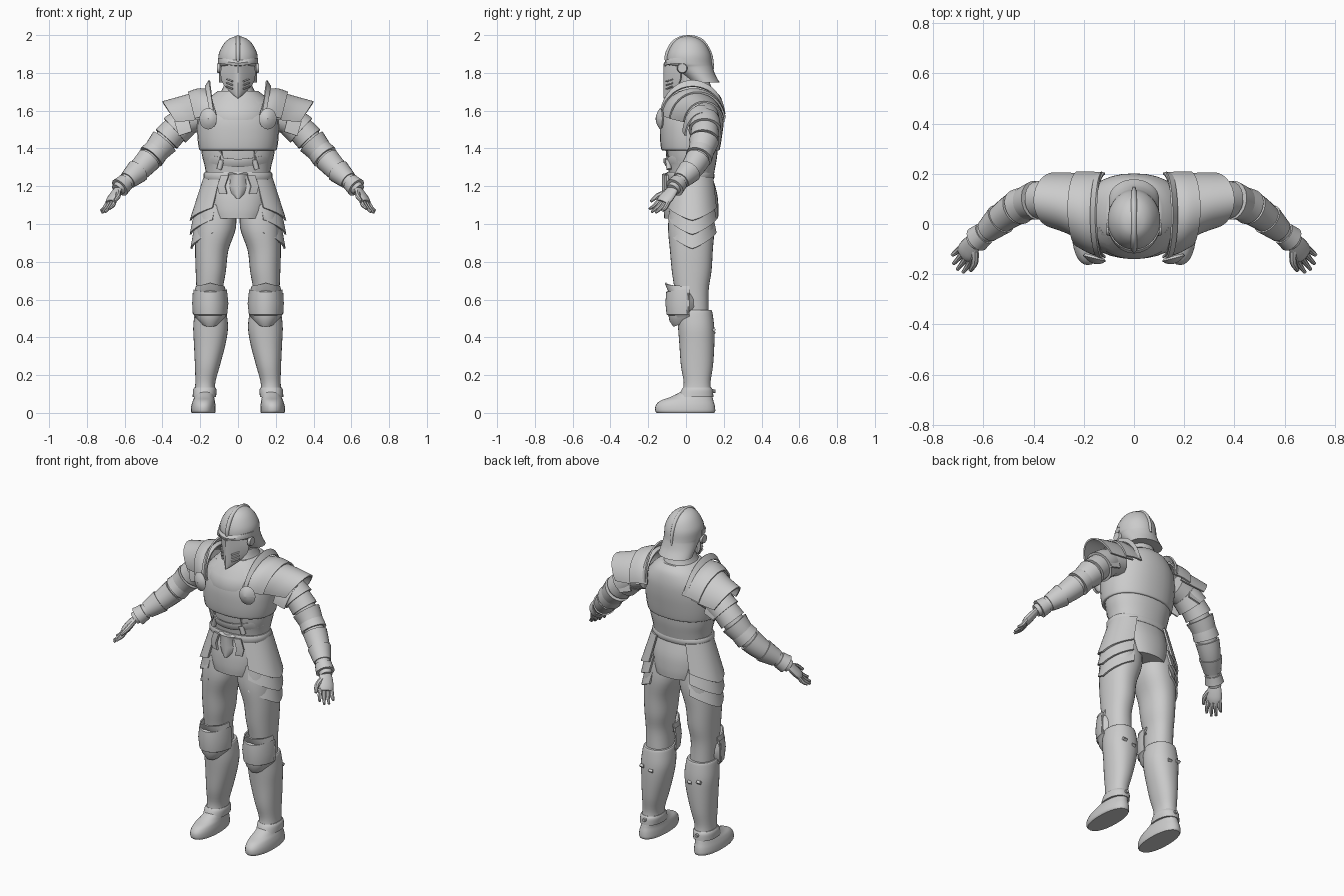
import bpy, bmesh
from math import sin, cos, pi, radians
from mathutils import Vector

old = bpy.data.objects.get("Cube")
if old:
    bpy.data.objects.remove(old)

steel = bpy.data.materials.new("plain grey steel")
steel.use_nodes = True
steel.diffuse_color = (0.6, 0.6, 0.6, 1)
steel.node_tree.nodes["Principled BSDF"].inputs["Base Color"].default_value = (0.6, 0.6, 0.6, 1)


def spline(keys, n):
    """Smooth curve through tuples, n steps per span."""
    out = []
    last = len(keys) - 1
    for i in range(last):
        p = [keys[max(0, min(last, i + k))] for k in (-1, 0, 1, 2)]
        for s in range(n):
            t = s / n
            out.append([b + 0.5 * t * (c - a + t * (2 * a - 5 * b + 4 * c - d + t * (3 * (b - c) + d - a)))
                        for a, b, c, d in zip(*p)])
    return out + [list(keys[last])]


def surface(name, rows, closed=True, thick=0.0, mirror=False, angle=40):
    """Skin rows of points; closed rows get end caps, open ones get thickness."""
    bm = bmesh.new()
    grid = [[bm.verts.new(p) for p in row] for row in rows]
    n = len(grid[0])
    for a, b in zip(grid, grid[1:]):
        for j in range(n if closed else n - 1):
            k = (j + 1) % n
            bm.faces.new((a[j], a[k], b[k], b[j]))
    if closed:
        bm.faces.new(grid[0])
        bm.faces.new(grid[-1])
    bmesh.ops.recalc_face_normals(bm, faces=bm.faces)
    if thick:
        bmesh.ops.solidify(bm, geom=bm.faces[:], thickness=thick)
        bmesh.ops.recalc_face_normals(bm, faces=bm.faces)
    mesh = bpy.data.meshes.new(name)
    bm.to_mesh(mesh)
    bm.free()
    mesh.materials.append(steel)
    ob = bpy.data.objects.new(name, mesh)
    bpy.context.collection.objects.link(ob)
    if mirror:
        ob.modifiers.new("mirror", 'MIRROR')
    bpy.ops.object.select_all(action='DESELECT')
    ob.select_set(True)
    bpy.context.view_layer.objects.active = ob
    bpy.ops.object.shade_smooth_by_angle(angle=radians(angle))
    return ob


def loft(name, keys, cx=None, n=4, sides=32, power=0.9, mirror=False):
    """Upright body from (z, half width, front y, back y[, centre x])."""
    def bend(v):
        return abs(v) ** power * (1 if v > 0 else -1)
    rows = []
    for k in spline(keys, n):
        z, hx, f, b = k[:4]
        c = k[4] if len(k) > 4 else 0
        rows.append([(c + hx * bend(cos(2 * pi * j / sides)),
                      (f + b) / 2 + (b - f) / 2 * bend(sin(2 * pi * j / sides)), z) for j in range(sides)])
    return surface(name, rows, mirror=mirror)


def tube(name, pts, ref=(0, 0, 1), squash=1.0, sides=16, mirror=True):
    """Round limb along (x, y, z, radius) points."""
    rows = []
    for i, p in enumerate(pts):
        d = Vector(pts[min(i + 1, len(pts) - 1)][:3]) - Vector(pts[max(i - 1, 0)][:3])
        a = d.cross(Vector(ref)).normalized()
        b = a.cross(d).normalized() * squash
        rows.append([Vector(p[:3]) + p[3] * (a * cos(2 * pi * j / sides) + b * sin(2 * pi * j / sides))
                     for j in range(sides)])
    return surface(name, rows, mirror=mirror)


def steps(a, b, n):
    return [a + (b - a) * i / n for i in range(n + 1)]


# Torso: waist, stepped lames, breastplate and gorget
loft("waist_plate", [(1.22, .165, -.085, .14), (1.3, .175, -.095, .155), (1.36, .19, -.105, .165),
                     (1.43, .2, -.11, .17)])
loft("breast_and_back_plate", [(1.39, .2, -.125, .175), (1.4, .207, -.132, .18), (1.46, .215, -.138, .19),
                               (1.54, .215, -.137, .2), (1.61, .2, -.12, .2), (1.67, .15, -.085, .185),
                               (1.705, .105, -.06, .155)])
loft("gorget", [(1.66, .115, -.075, .165), (1.71, .085, -.05, .14), (1.75, .07, -.035, .125)])
loft("neck", [(1.68, .06, -.03, .1), (1.85, .06, -.04, .1)], n=1)

# Raised upper chest plate with a drooping lower edge
surface("upper_chest_plate", [[(.19 * sin(a) * w, .03 - d * cos(a), z + .045 * (1 - cos(a)) * s)
                               for a in steps(-1.2, 1.2, 20)]
                              for z, w, d, s in [(1.55, 1.03, .17, 1), (1.58, 1.02, .17, .8), (1.62, .97, .153, .4),
                                                 (1.67, .78, .117, 0)]], closed=False, thick=.008)
# Curved stomach plate rims
for i, z in enumerate((1.395, 1.315)):
    surface("stomach_rim", [[((.2 - .015 * i) * sin(a), .03 - d * cos(a), z + h + .03 * sin(a) ** 2)
                             for a in steps(-1.3, 1.3, 20)]
                            for h, d in ((-.012, .135), (.012, .15), (.03, .15))], closed=False, thick=.008)
# Recessed belly panel frame
for s in (-1, 1):
    tube("belly_frame", [(s * .09, -.095, 1.39, .012), (s * .085, -.095, 1.34, .014), (s * .1, -.09, 1.29, .014)],
         mirror=False)

# Belt, hip skirt and the shield-shaped buckle
loft("belt", [(1.235, .178, -.1, .145), (1.245, .182, -.104, .15), (1.265, .182, -.104, .15),
              (1.275, .176, -.1, .145)], n=1)
loft("hip_skirt", [(1.03, .15, -.115, .17), (1.08, .165, -.118, .172), (1.16, .172, -.112, .165),
                   (1.25, .165, -.092, .14)])
surface("belt_buckle", [[(w * u, -.128 + .02 * u * u, z) for u in steps(-1, 1, 8)]
                        for z, w in ((1.135, .012), (1.16, .035), (1.2, .045), (1.25, .04), (1.265, .055))],
        closed=False, thick=.02)
for s in (-1, 1):
    surface("front_fold", [[(s * (x + u), -.115 + .3 * u, z) for u in (0, .02, .04)]
                           for x, z in ((.06, 1.16), (.07, 1.2), (.05, 1.26))], closed=False, thick=.012)


# Overlapping side tassets, lowest in the middle
def tasset(top, bottom, r0, r1, lift):
    rows = []
    for t in steps(0, 1, 6):
        rows.append([((r0 + (r1 - r0) * t) * cos(a) ** .8, .033 + (.125 + .02 * t) * sin(a),
                      top + (bottom - top) * t + lift * t * abs(a) ** 1.2) for a in steps(-1.1, 1.1, 18)])
    surface("side_tasset", rows, closed=False, thick=.01, mirror=True)


tasset(1.04, .87, .222, .252, .075)
tasset(1.12, .945, .22, .256, .07)
tasset(1.25, 1.02, .182, .256, .06)

# Legs, greaves and boots
loft("thigh", [(1.1, .1, -.085, .14, .112), (.98, .107, -.095, .15, .118), (.86, .088, -.085, .142, .139),
               (.75, .08, -.075, .135, .144), (.65, .07, -.06, .12, .15), (.53, .07, -.045, .12, .146)], mirror=True)
loft("greave", [(.545, .078, -.045, .135, .145), (.53, .084, -.048, .14, .145), (.45, .092, -.042, .15, .145),
                (.36, .083, -.035, .15, .15), (.25, .066, -.027, .143, .162), (.16, .053, -.012, .13, .173),
                (.1, .056, -.02, .137, .175)], mirror=True)
loft("ankle_cuff", [(.085, .062, -.04, .145, .178), (.12, .062, -.025, .142, .176), (.135, .056, -.015, .134, .175)],
     mirror=True)
loft("boot", [(0, .062, -.155, .15, .183), (.012, .066, -.163, .155, .184), (.04, .064, -.16, .152, .183),
              (.065, .058, -.135, .145, .181), (.085, .052, -.08, .14, .178), (.115, .047, -.02, .13, .175)],
     mirror=True)

# Knee guard: flared lames wrapped round the front
knee = [(.69, .068, .12), (.66, .076, .108), (.645, .073, .1), (.635, .082, .112), (.58, .088, .116), (.525, .082, .11),
        (.52, .076, .1), (.49, .072, .095), (.46, .045, .075)]
surface("knee_guard", [[(.147 + hx * sin(a), .015 - d * cos(a), z - .02 * (z > .64) * abs(sin(a)) + .02 * sin(a) ** 2
                         * (z < .5)) for a in steps(-1.6, 1.6, 20)] for z, hx, d in knee],
        closed=False, thick=.008, mirror=True)
surface("knee_wing", [[(.228 + .014 * cos(3 * v), .01 + w * v, z) for v in steps(-1, 1, 6)]
                      for z, w in ((.635, .012), (.6, .035), (.56, .035), (.525, .012))],
        closed=False, thick=.008, mirror=True)
# Strap buckles behind the calves
for x, z in ((.13, .425), (.19, .44)):
    tube("calf_buckle", [(x - .012, .148, z, .011), (x + .012, .148, z, .011)], sides=4)
tube("heel_spur", [(.175, .13, .115, .012), (.175, .155, .115, .009)], sides=8)

# Arms: sleeve with plated cuffs
arm = spline([(.2, .1, 1.57, .075), (.27, .1, 1.545, .075), (.335, .1, 1.495, .067), (.4, .092, 1.425, .06),
              (.46, .068, 1.355, .056), (.52, .028, 1.29, .052), (.585, -.028, 1.23, .042),
              (.64, -.072, 1.18, .035)], 6)
tube("arm_sleeve", arm)


def cuff(name, first, last, rim0, rim1):
    part = arm[first:last + 1]
    pts = []
    for i, p in enumerate(part):
        t = i / (len(part) - 1)
        pts.append(p[:3] + [p[3] + rim0 + (rim1 - rim0) * t])
    tube(name, pts, sides=20)


cuff("upper_arm_lame", 6, 12, .004, .02)
cuff("upper_arm_plate", 11, 16, .004, .014)
cuff("elbow_guard", 17, 21, .018, .01)
cuff("elbow_lame", 20, 24, .008, .016)
cuff("forearm_plate", 25, 32, .012, .006)
cuff("forearm_band", 31, 36, .014, .006)
cuff("gauntlet_cuff", 37, 40, .006, .016)

# Hands: flat palm, four fingers, thumb
reach = Vector((.4, -.55, -.7)).normalized()
across = Vector((.55, .65, -.2)).normalized()
wrist = Vector((.635, -.068, 1.185))
flat = reach.cross(across)


def hand_path(points):
    return spline([tuple(wrist + reach * r + across * s + flat * f) + (rad,) for r, s, f, rad in points], 3)


tube("palm", hand_path([(-.01, 0, 0, .03), (.03, 0, 0, .04), (.075, 0, 0, .044), (.1, 0, 0, .036)]),
     ref=flat, squash=.5)
for i, length in enumerate((.165, .18, .175, .15)):
    s = (i - 1.5) * .02
    tube("finger", hand_path([(.08, s, 0, .012), (.125, s * 1.2, -.004, .0115), (length, s * 1.35, .006, .007)]),
         sides=8)
tube("thumb", hand_path([(.03, -.02, 0, .016), (.075, -.055, .005, .014), (.12, -.062, .01, .008)]), sides=8)


# Shoulder guards: overlapping saddles from (x, y, half depth, base z, crown z)
def saddle(name, keys, slant):
    rows = []
    for x, cy, hy, zb, zt in spline(keys, 5):
        rows.append([(x - slant * (1 - sin(a)), cy - hy * cos(a), zb + (zt - zb) * sin(a))
                     for a in steps(.12, pi - .12, 24)])
    surface(name, rows, closed=False, thick=.009, mirror=True)


saddle("shoulder_rim", [(.155, .035, .175, 1.56, 1.762), (.175, .035, .17, 1.56, 1.73)], .03)
saddle("inner_shoulder_guard", [(.15, .035, .172, 1.555, 1.715), (.21, .045, .165, 1.55, 1.718),
                                (.265, .06, .15, 1.54, 1.7)], .04)
saddle("outer_shoulder_guard", [(.24, .055, .145, 1.54, 1.695), (.32, .08, .125, 1.53, 1.672),
                                (.4, .095, .11, 1.525, 1.65)], .08)
saddle("lower_shoulder_lame", [(.28, .08, .1, 1.47, 1.63), (.35, .09, .098, 1.45, 1.59)], .04)

# Armpit discs with a shallow dome
surface("armpit_disc", [[(.158 + r * .046 * cos(t), -.137 - .022 * (1 - r * r) + .25 * (r * .046 * cos(t)),
                          1.557 + r * .056 * sin(t)) for t in steps(0, 2 * pi, 24)]
                        for r in (.02, .35, .7, 1)], closed=False, thick=.012, mirror=True)

# Helmet: dome with flared neck guard, crest, keeled face plate and brow
loft("helmet_dome", [(1.75, .1, .02, .178), (1.79, .1, -.02, .155), (1.83, .1, -.07, .142), (1.85, .104, -.1, .138),
                     (1.9, .102, -.098, .13), (1.95, .078, -.075, .105), (1.98, .048, -.045, .07),
                     (1.994, .012, -.01, .03)], power=1)
tube("helmet_crest", spline([(0, -.102, 1.85, .008), (0, -.1, 1.9, .011), (0, -.06, 1.965, .012),
                             (0, .008, 1.989, .011), (0, .08, 1.97, .012), (0, .128, 1.9, .01),
                             (0, .142, 1.82, .007)], 5), ref=(1, 0, 0), mirror=False)
mask = spline([(1.835, .086, .09), (1.79, .092, .09), (1.745, .086, .085), (1.705, .06, .06), (1.665, .018, .02)], 4)
surface("face_plate", [[(hx * u, -.118 + d * abs(u) ** 1.4, z + .012 * abs(u)) for u in steps(-1, 1, 24)]
                       for z, hx, d in mask], closed=False, thick=.012)
surface("brow_band", [[(.106 * sin(a), .005 - d * cos(a), z - .012 * cos(a) ** 4) for a in steps(-1.5, 1.5, 24)]
                      for z, d in ((1.85, .118), (1.865, .122), (1.88, .11))], closed=False, thick=.008)
tube("nose_ridge", [(0, -.112, 1.85, .007), (0, -.116, 1.76, .008), (0, -.112, 1.67, .005)], mirror=False, sides=8)
tube("visor_hinge", [(.095, -.02, 1.825, .028), (.11, -.02, 1.825, .024)])
for z in (1.715, 1.735, 1.755):
    tube("breath_bar", [(.03, -.105, z, .005), (.06, -.072, z + .012, .005)], sides=6)
